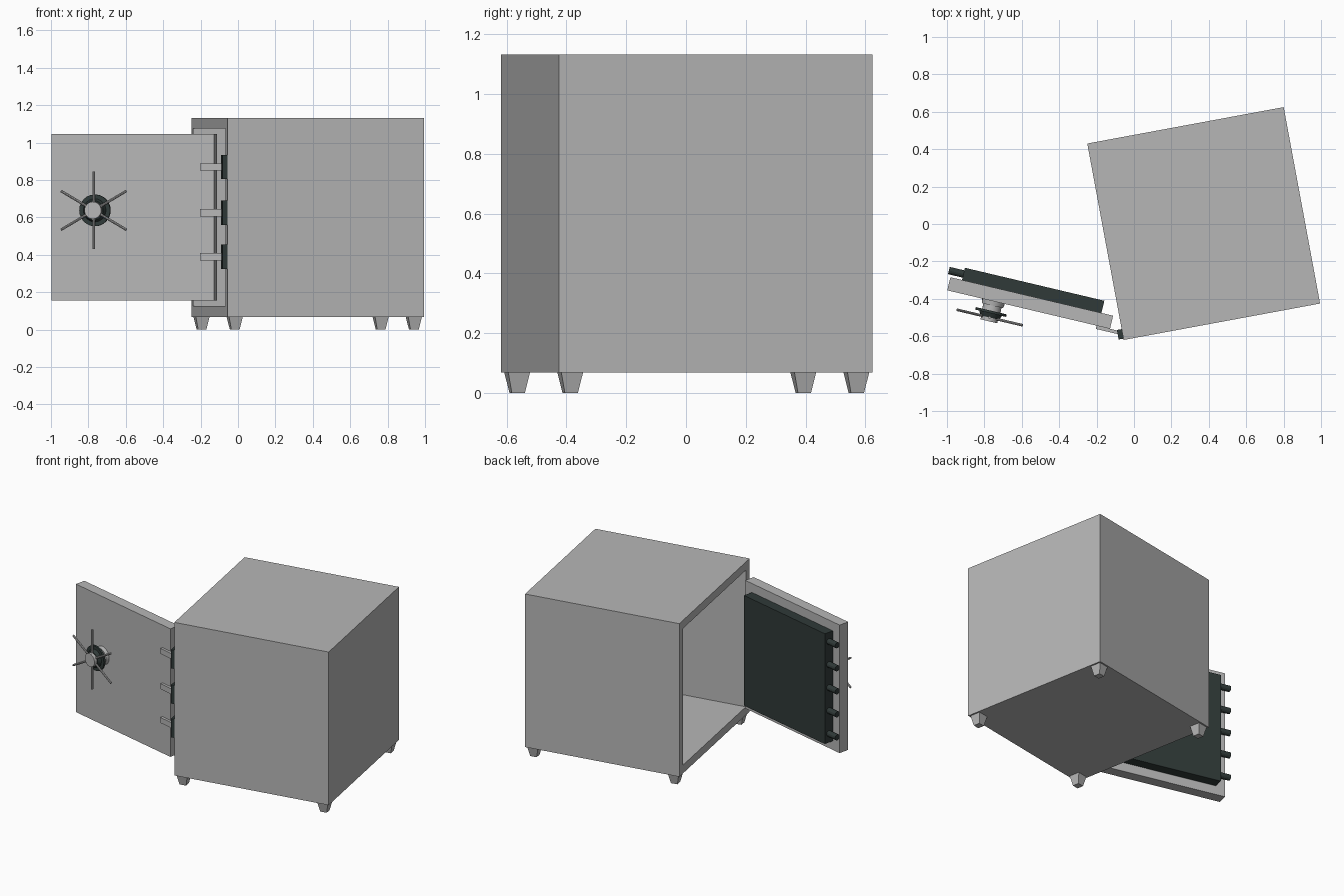
import bpy, bmesh, math
from mathutils import Matrix, Vector

if "Cube" in bpy.data.objects:
    bpy.data.objects.remove(bpy.data.objects["Cube"])


def material(name, rgb):
    m = bpy.data.materials.new(name)
    m.diffuse_color = (*rgb, 1)
    m.use_nodes = True
    m.node_tree.nodes["Principled BSDF"].inputs["Base Color"].default_value = m.diffuse_color
    return m


GREY = material("steel_grey", (0.47, 0.47, 0.47))
DARK = material("dark_slate", (0.029, 0.042, 0.040))

# Local frames: the body is turned 10.5 degrees, the open door -13.3 degrees
BODY = Matrix.Translation((0.3725, 0.0025, 0)) @ Matrix.Rotation(math.radians(10.5), 4, 'Z')
DOOR = Matrix.Translation((-0.555, -0.4225, 0)) @ Matrix.Rotation(math.radians(-13.3), 4, 'Z')


def finish(name, bm, mat, frame):
    bmesh.ops.recalc_face_normals(bm, faces=bm.faces)
    me = bpy.data.meshes.new(name)
    bm.to_mesh(me)
    bm.free()
    me.materials.append(mat)
    ob = bpy.data.objects.new(name, me)
    ob.matrix_world = frame
    bpy.context.collection.objects.link(ob)
    return ob


def box(name, lo, hi, mat, frame, taper=1.0):
    """Box between two corners; taper scales the bottom end."""
    lo, hi = Vector(lo), Vector(hi)
    c, s = (lo + hi) / 2, hi - lo
    bm = bmesh.new()
    bmesh.ops.create_cube(bm, size=1)
    for v in bm.verts:
        k = taper if v.co.z < 0 else 1
        v.co = c + Vector((v.co.x * s.x * k, v.co.y * s.y * k, v.co.z * s.z))
    return finish(name, bm, mat, frame)


def rod(name, a, b, r1, r2, mat, frame, sides=16):
    """Cylinder or cone between two points."""
    a, b = Vector(a), Vector(b)
    d = b - a
    bm = bmesh.new()
    bmesh.ops.create_cone(bm, cap_ends=True, segments=sides, radius1=r1, radius2=r2, depth=d.length,
                          matrix=Matrix.Translation((a + b) / 2) @ d.to_track_quat('Z', 'Y').to_matrix().to_4x4())
    ob = finish(name, bm, mat, frame)
    return ob


# Safe body: cube with a deep recess in its left side
H = 0.534
bm = bmesh.new()
bmesh.ops.create_cube(bm, size=1)
for v in bm.verts:
    v.co = Vector((v.co.x * 2 * H, v.co.y * 2 * H, 0.6 + v.co.z * 1.064))
bm.normal_update()
side = min(bm.faces, key=lambda f: f.normal.x)
bmesh.ops.inset_region(bm, faces=[side], thickness=0.081)
ext = bmesh.ops.extrude_discrete_faces(bm, faces=[side])
bmesh.ops.translate(bm, verts=ext['faces'][0].verts, vec=(0.985, 0, 0))
finish("safe_body", bm, GREY, BODY)

# Feet
for sx in (-1, 1):
    for sy in (-1, 1):
        x, y, w = sx * 0.487, sy * 0.487, 0.037
        box("foot", (x - w, y - w, 0), (x + w, y + w, 0.068), GREY, BODY, taper=0.6)

# Door slab and inner lock block
box("door_slab", (-0.447, -0.036, 0.155), (0.447, 0.036, 1.045), GREY, DOOR)
box("lock_block", (-0.383, 0.036, 0.217), (0.383, 0.103, 0.983), DARK, DOOR)

# Locking bolts
for i in range(5):
    z = 0.6 + (i - 2) * 0.16
    rod("locking_bolt", (-0.37, 0.069, z), (-0.463, 0.069, z), 0.02, 0.02, DARK, DOOR, 12)

# Hinges: strap on the door, knuckle plate on the body
for z in (0.39, 0.625, 0.87):
    box("hinge_strap", (0.373, -0.054, z - 0.019), (0.495, -0.036, z + 0.019), GREY, DOOR)
    box("hinge_knuckle", (-H - 0.026, -0.527, z - 0.065), (-H, -0.475, z + 0.065), DARK, BODY)

# Handle hub: stacked discs pointing out of the door
HX, HZ = -0.193, 0.638
for name, n1, n2, r1, r2, mat in (
        ("hub_base", -0.036, -0.060, 0.062, 0.058, GREY),
        ("hub_neck", -0.060, -0.088, 0.050, 0.050, GREY),
        ("hub_flange", -0.088, -0.102, 0.085, 0.085, DARK),
        ("hub_collar", -0.102, -0.125, 0.062, 0.052, DARK),
        ("hub_cap", -0.125, -0.146, 0.046, 0.046, GREY)):
    ob = rod(name, (HX, n1, HZ), (HX, n2, HZ), r1, r2, mat, DOOR, 24)
    ob.data.shade_smooth()
    ob.data.set_sharp_from_angle(angle=math.radians(35))

# Handle spokes
for i in range(6):
    a = math.radians(30 + 60 * i)
    c, s = math.cos(a), math.sin(a)
    rod("handle_spoke", (HX + 0.03 * c, -0.125, HZ + 0.03 * s),
        (HX + 0.207 * c, -0.125, HZ + 0.207 * s), 0.007, 0.007, GREY, DOOR, 8)
